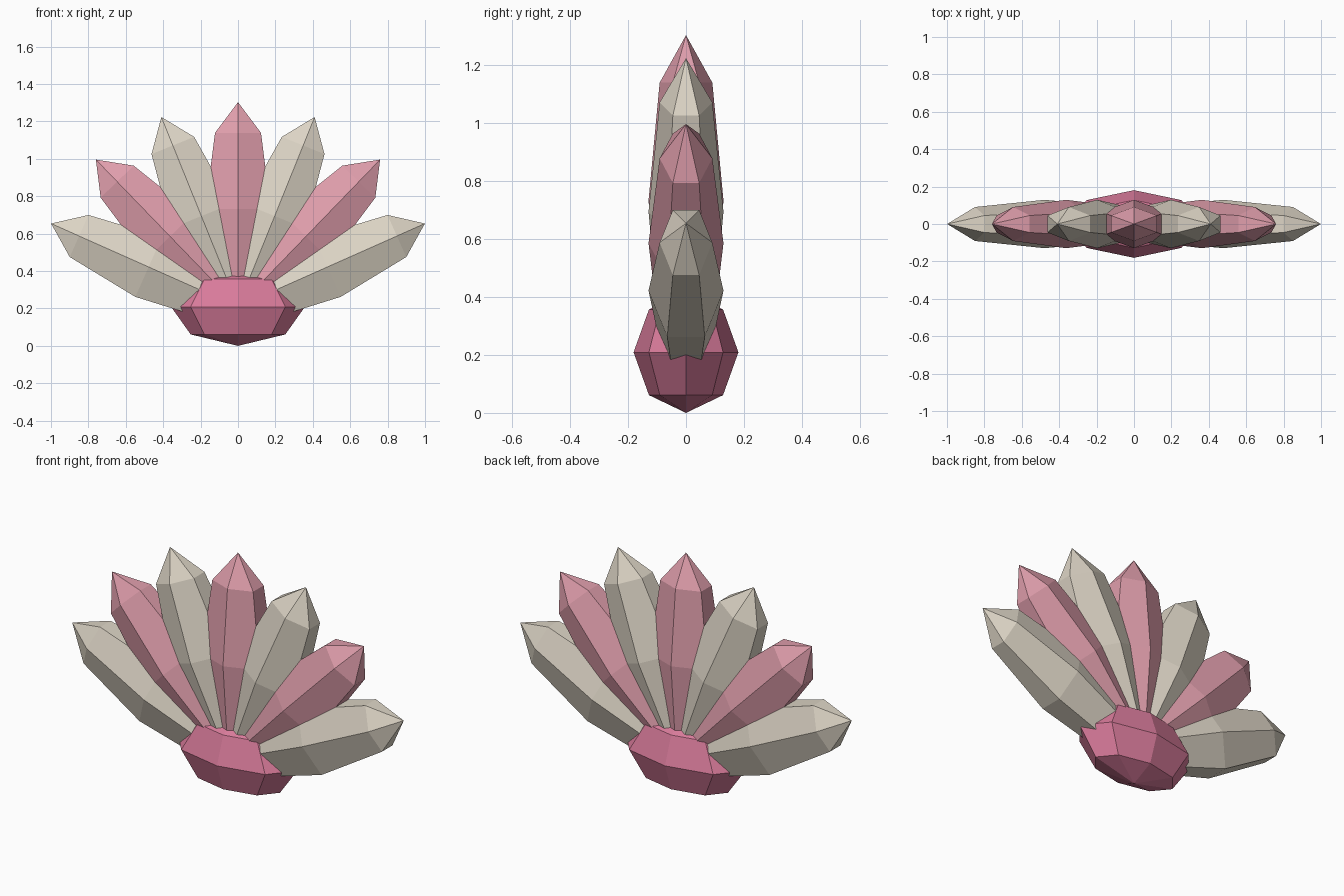
import bpy, bmesh
from math import radians, sin, cos, tau

cube = bpy.data.objects.get("Cube")
if cube:
    bpy.data.objects.remove(cube, do_unlink=True)

HUB = 0.209  # height of the point where all petals meet


def material(name, rgb):
    mat = bpy.data.materials.new(name)
    mat.use_nodes = True
    mat.diffuse_color = (*rgb, 1)
    mat.node_tree.nodes["Principled BSDF"].inputs["Base Color"].default_value = (*rgb, 1)
    return mat


rose = material("rose", (0.70, 0.20, 0.33))
blush = material("blush pink", (0.74, 0.34, 0.41))
cream = material("cream", (0.72, 0.66, 0.56))


def lathe(name, sides, rings, tip, bottom, flat, mat):
    """Faceted spindle: rings of (height, radius), closed by points or a cap."""
    bm = bmesh.new()
    loops = []
    for z, r in rings:
        loops.append([bm.verts.new((r * sin(tau * i / sides),
                                    flat * r * cos(tau * i / sides), z))
                      for i in range(sides)])
    top = bm.verts.new((0, 0, tip))
    low = None if bottom is None else bm.verts.new((0, 0, bottom))
    for i in range(sides):
        j = (i + 1) % sides
        for a, b in zip(loops, loops[1:]):
            bm.faces.new((a[i], a[j], b[j], b[i]))
        bm.faces.new((loops[-1][i], loops[-1][j], top))
        if low:
            bm.faces.new((loops[0][j], loops[0][i], low))
    if not low:
        bm.faces.new(loops[0])
    bmesh.ops.recalc_face_normals(bm, faces=bm.faces)
    mesh = bpy.data.meshes.new(name)
    bm.to_mesh(mesh)
    bm.free()
    mesh.materials.append(mat)
    obj = bpy.data.objects.new(name, mesh)
    bpy.context.collection.objects.link(obj)
    obj.location.z = HUB
    return obj


# Base: flattened eight-sided ball
h, w = HUB, 0.358
d = cos(radians(45))
lathe("base", 8, [(-h * d, w * d), (0, w), (h * d, w * d)], h, -h, 0.505, rose)

# Fan of seven six-sided crystal petals in alternating colours
for k in range(-3, 4):
    petal = lathe(f"petal_{k + 4}", 6,
                  [(0, 0.131), (0.523, 0.202), (0.93, 0.142)],
                  1.094, None, 0.64, cream if k % 2 else blush)
    petal.rotation_euler.y = radians(22 * k)
